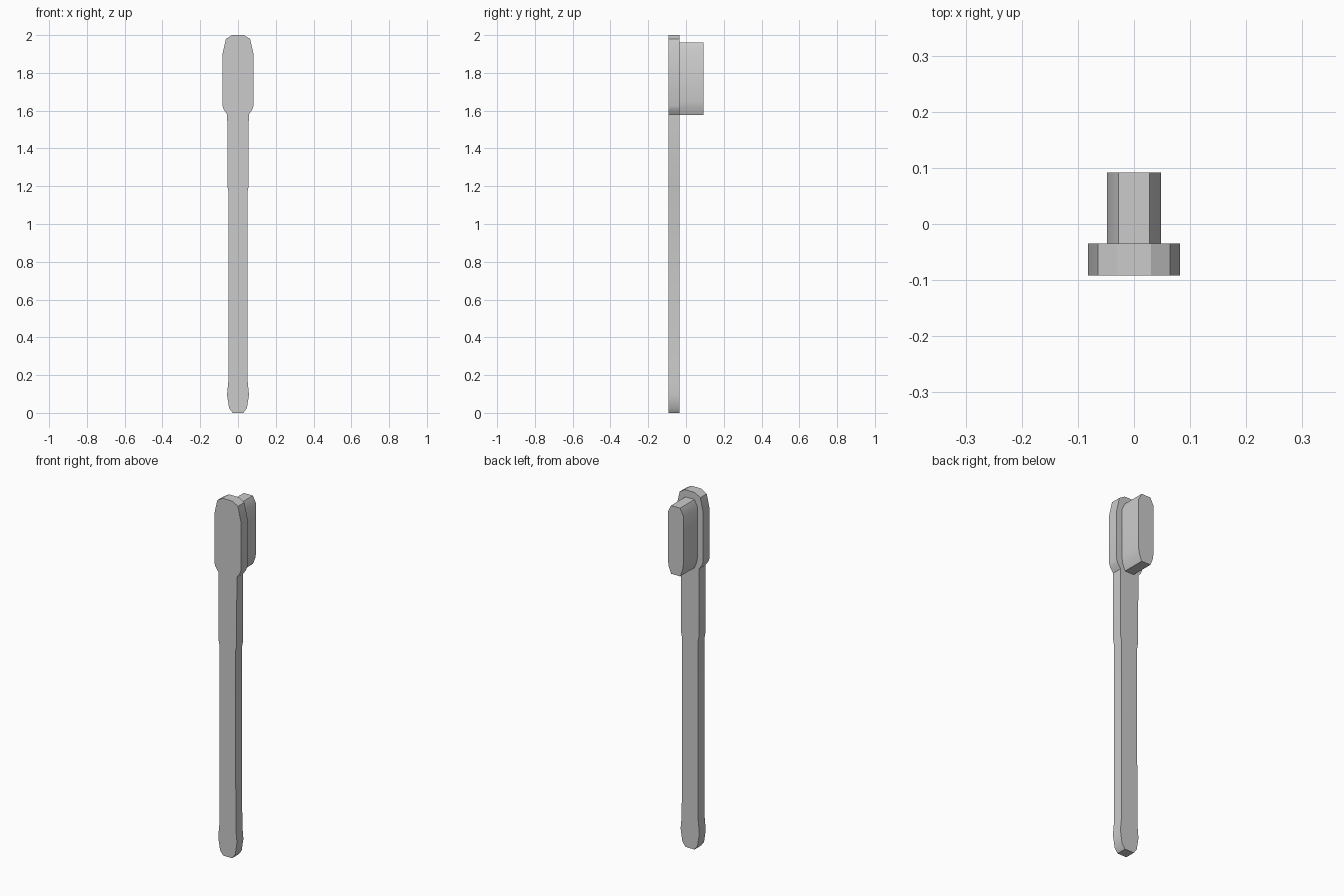
import bpy
import bmesh
import math

cube = bpy.data.objects.get("Cube")
if cube:
    bpy.data.objects.remove(cube, do_unlink=True)

grey = bpy.data.materials.new("light_grey")
grey.use_nodes = True
color = (0.6, 0.6, 0.6, 1)
grey.diffuse_color = color
grey.node_tree.nodes["Principled BSDF"].inputs["Base Color"].default_value = color


def extruded_outline(name, half, y_front, y_back):
    """Mirror a half outline of (x, z) points and extrude it along y."""
    outline = half + [(-x, z) for x, z in reversed(half)]
    bm = bmesh.new()
    face = bm.faces.new([bm.verts.new((x, y_front, z)) for x, z in outline])
    extruded = bmesh.ops.extrude_face_region(bm, geom=[face], use_keep_orig=True)
    verts = [g for g in extruded["geom"] if isinstance(g, bmesh.types.BMVert)]
    bmesh.ops.translate(bm, verts=verts, vec=(0, y_back - y_front, 0))
    bmesh.ops.recalc_face_normals(bm, faces=bm.faces[:])
    mesh = bpy.data.meshes.new(name)
    bm.to_mesh(mesh)
    bm.free()
    mesh.materials.append(grey)
    obj = bpy.data.objects.new(name, mesh)
    bpy.context.collection.objects.link(obj)
    bpy.ops.object.select_all(action="DESELECT")
    obj.select_set(True)
    bpy.context.view_layer.objects.active = obj
    bpy.ops.object.shade_smooth_by_angle(angle=math.radians(30))
    return obj


# Flat handle with rounded butt, slim neck and wide head
extruded_outline("handle", [
    (0.028, 0), (0.047, 0.025), (0.058, 0.095), (0.051, 0.17),
    (0.050, 0.6), (0.050, 1.17), (0.056, 1.2), (0.057, 1.58),
    (0.075, 1.605), (0.082, 1.625), (0.082, 1.9), (0.064, 1.98),
    (0.03, 2.0)], -0.092, -0.035)

# Bristle block on the back of the head
extruded_outline("bristles", [
    (0.028, 1.578), (0.043, 1.615), (0.048, 1.65),
    (0.048, 1.92), (0.028, 1.96)], -0.035, 0.092)
